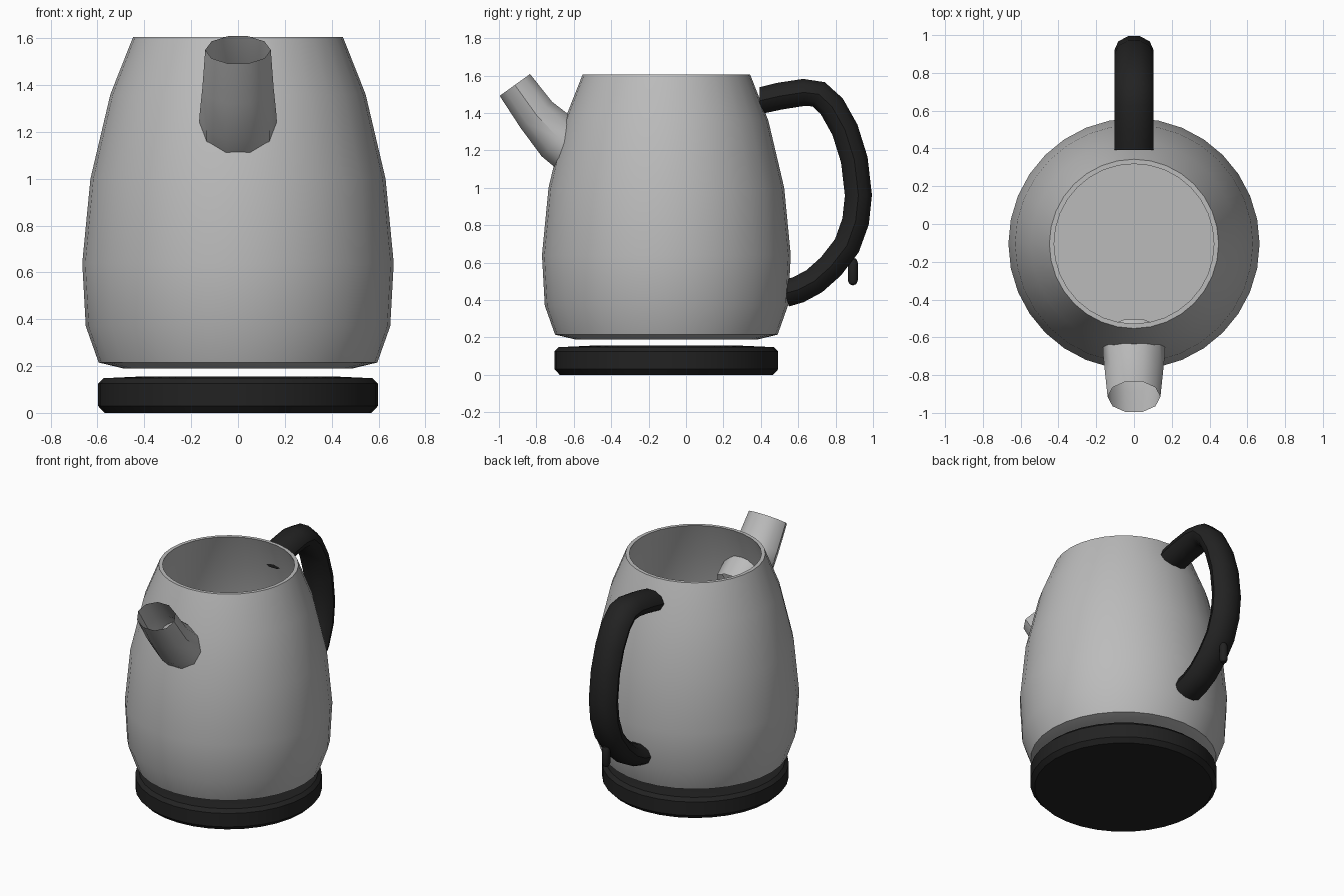
import bpy, bmesh, math
from mathutils import Vector

cube = bpy.data.objects.get("Cube")
if cube:
    bpy.data.objects.remove(cube, do_unlink=True)

AXIS_Y = -0.105  # the vessel stands a little forward of the middle


def material(name, value):
    m = bpy.data.materials.new(name)
    m.use_nodes = True
    color = (value, value, value, 1)
    m.diffuse_color = color
    bsdf = next(n for n in m.node_tree.nodes if n.type == 'BSDF_PRINCIPLED')
    bsdf.inputs["Base Color"].default_value = color
    return m


steel = material("brushed steel", 0.5)
black = material("black plastic", 0.016)


def finish(bm, name, mat, angle=42):
    bmesh.ops.remove_doubles(bm, verts=bm.verts, dist=1e-5)
    bmesh.ops.recalc_face_normals(bm, faces=bm.faces)
    mesh = bpy.data.meshes.new(name)
    bm.to_mesh(mesh)
    bm.free()
    mesh.materials.append(mat)
    ob = bpy.data.objects.new(name, mesh)
    bpy.context.collection.objects.link(ob)
    bpy.ops.object.select_all(action='DESELECT')
    ob.select_set(True)
    bpy.context.view_layer.objects.active = ob
    bpy.ops.object.shade_smooth_by_angle(angle=math.radians(angle))
    return ob


def lathe(name, profile, mat, x=0, y=AXIS_Y, sides=32):
    """Spin a (radius, height) profile round a vertical axis."""
    bm = bmesh.new()
    verts = [bm.verts.new((r, 0, z)) for r, z in profile]
    edges = [bm.edges.new(pair) for pair in zip(verts, verts[1:])]
    bmesh.ops.spin(bm, geom=verts + edges, cent=(0, 0, 0), axis=(0, 0, 1),
                   angle=math.tau, steps=sides, use_merge=True)
    bmesh.ops.translate(bm, verts=bm.verts, vec=(x, y, 0))
    return finish(bm, name, mat)


def tube(name, path, mat, start=None, caps=False, sides=10):
    """Sweep an oval along (y, z, half width, half depth) stations."""
    bm = bmesh.new()
    pts = [Vector((0, p[0], p[1])) for p in path]
    rings = []
    for i, (_, _, wide, deep) in enumerate(path):
        t = (pts[min(i + 1, len(pts) - 1)] - pts[max(i - 1, 0)]).normalized()
        if i == 0 and start:
            t = Vector(start).normalized()
        n = Vector((0, -t.z, t.y))
        rings.append([bm.verts.new(pts[i] + Vector((wide * math.cos(a), 0, 0))
                                   + n * deep * math.sin(a))
                      for a in (math.tau * k / sides for k in range(sides))])
    for a, b in zip(rings, rings[1:]):
        for k in range(sides):
            j = (k + 1) % sides
            bm.faces.new((a[k], a[j], b[j], b[k]))
    if caps:
        bm.faces.new(rings[0])
        bm.faces.new(rings[-1])
    return finish(bm, name, mat)


# Power base: a flat disc with bevelled rims
lathe("power_base", [(0, 0), (0.57, 0), (0.598, 0.03), (0.598, 0.125),
                     (0.575, 0.148), (0.4, 0.156), (0, 0.156)], black)

# Open vessel: outer wall, rim, inner wall and floor
outer = [(0.49, 0.19), (0.595, 0.215), (0.65, 0.37), (0.665, 0.64),
         (0.63, 1.0), (0.545, 1.36), (0.448, 1.605)]
inner = [(r - 0.025, z) for r, z in reversed(outer[1:])]
lathe("body", [(0, 0.19)] + outer + inner + [(0, 0.215)], steel)

# Spout: open oval tube passing through the front wall
tube("spout", [(-0.915, 1.55, 0.14, 0.105), (-0.8, 1.39, 0.152, 0.115),
               (-0.68, 1.265, 0.165, 0.14), (-0.59, 1.19, 0.165, 0.14)], steel)

# Handle: a bent oval bar from the rim down to the lower wall
centre_line = [(0.392, 1.465), (0.5, 1.49), (0.63, 1.51), (0.71, 1.5),
               (0.78, 1.435), (0.85, 1.31), (0.9, 1.15), (0.922, 0.96),
               (0.907, 0.82), (0.86, 0.69), (0.775, 0.58), (0.685, 0.5),
               (0.6, 0.455), (0.53, 0.435)]
tube("handle", [(y, z, 0.103, 0.076) for y, z in centre_line], black,
     start=(0, 1, 0), caps=True)

# Switch: small rounded peg under the handle
lathe("switch", [(0, 0.478), (0.018, 0.485), (0.027, 0.505), (0.027, 0.6),
                 (0.018, 0.62), (0, 0.627)], black, y=0.892, sides=12)
